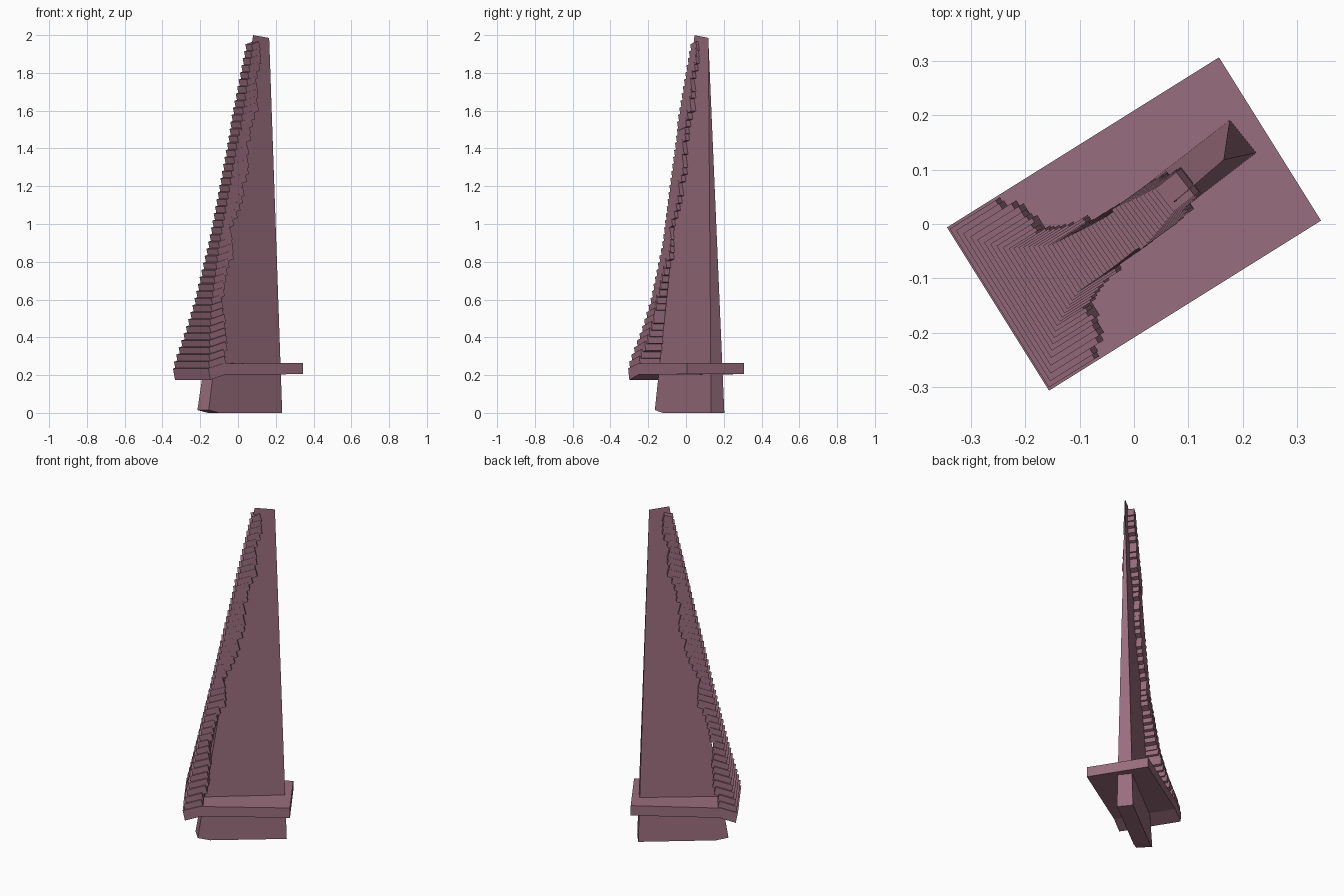
import bpy, bmesh, math, random

if "Cube" in bpy.data.objects:
    bpy.data.objects.remove(bpy.data.objects["Cube"])
random.seed(4)

mat = bpy.data.materials.new("dusty mauve")
mat.diffuse_color = (0.319, 0.153, 0.205, 1)
mat.use_nodes = True
mat.node_tree.nodes["Principled BSDF"].inputs["Base Color"].default_value = mat.diffuse_color


def make_object(name, bm):
    bmesh.ops.recalc_face_normals(bm, faces=bm.faces)
    mesh = bpy.data.meshes.new(name)
    bm.to_mesh(mesh)
    bm.free()
    mesh.materials.append(mat)
    obj = bpy.data.objects.new(name, mesh)
    bpy.context.collection.objects.link(obj)
    return obj


def turned(u, v, z, degrees):
    a = math.radians(degrees)
    return (u * math.cos(a) - v * math.sin(a), u * math.sin(a) + v * math.cos(a), z)


def extrude_profile(bm, profile, half, degrees):
    """Slab from a (length, height) outline, spread to both sides."""
    front = [bm.verts.new(turned(u, -half, z, degrees)) for u, z in profile]
    back = [bm.verts.new(turned(u, half, z, degrees)) for u, z in profile]
    bm.faces.new(front)
    bm.faces.new(back)
    n = len(profile)
    for i in range(n):
        j = (i + 1) % n
        bm.faces.new((front[i], front[j], back[j], back[i]))


def lookup(table, z):
    """Linear interpolation in a (height, value) table."""
    for (z0, a), (z1, b) in zip(table, table[1:]):
        if z <= z1:
            return a + (b - a) * max(0, z - z0) / (z1 - z0)
    return table[-1][1]


# Tall wedge: wide at the foot, knife edge on top
bm = bmesh.new()
side_a = [(-0.215, -0.10, 0.015), (-0.16, -0.058, 0), (0.178, 0.203, 0)]
side_b = [(-0.155, -0.165, 0.015), (-0.10, -0.123, 0), (0.234, 0.133, 0)]
a = [bm.verts.new(p) for p in side_a]
b = [bm.verts.new(p) for p in side_b]
top_l = bm.verts.new((0.08, 0.045, 2.0))
top_r = bm.verts.new((0.165, 0.118, 1.985))
for face in ((a[0], a[1], b[1], b[0]), (a[1], a[2], b[2], b[1]),
             (a[0], a[1], a[2], top_r, top_l), (b[0], b[1], b[2], top_r, top_l),
             (a[0], b[0], top_l), (a[2], b[2], top_r)):
    bm.faces.new(face)
make_object("wedge_spire", bm)

# Collar plate with its left end bent down
bm = bmesh.new()
extrude_profile(bm, [(0.295, 0.205), (0.295, 0.265), (-0.20, 0.262), (-0.295, 0.235),
                     (-0.283, 0.175), (-0.19, 0.203)], 0.177, 32)
make_object("collar_plate", bm)

# Stepped shingles climbing the sloping edge
half_width = [(0.235, 0.172), (0.4, 0.12), (0.55, 0.085), (0.87, 0.05),
              (1.45, 0.04), (1.5, 0.046), (1.95, 0.025)]
inner_end = [(0.2, -0.19), (0.27, -0.18), (0.35, -0.15), (0.5, -0.17), (0.58, -0.15),
             (0.8, -0.08), (0.92, -0.085), (1.05, -0.03), (1.25, 0.03), (1.46, 0.035),
             (1.55, 0.085), (1.72, 0.085), (1.85, 0.13), (1.95, 0.12)]
bm = bmesh.new()
count = 46
for i in range(count):
    z = 0.225 + 1.68 * i / (count - 1)
    left = -0.292 + 0.216 * (z - 0.225)
    right = lookup(inner_end, z) + random.uniform(-0.012, 0.012)
    rise = 0.3 * (right - left)
    thick = 0.046
    extrude_profile(bm, [(left + 0.011, z), (left, z + thick),
                         (right, z + thick + rise), (right + 0.011, z + rise)],
                    lookup(half_width, z), 32 + 6 * max(0, (z - 0.8) / 1.1))
make_object("edge_shingles", bm)
